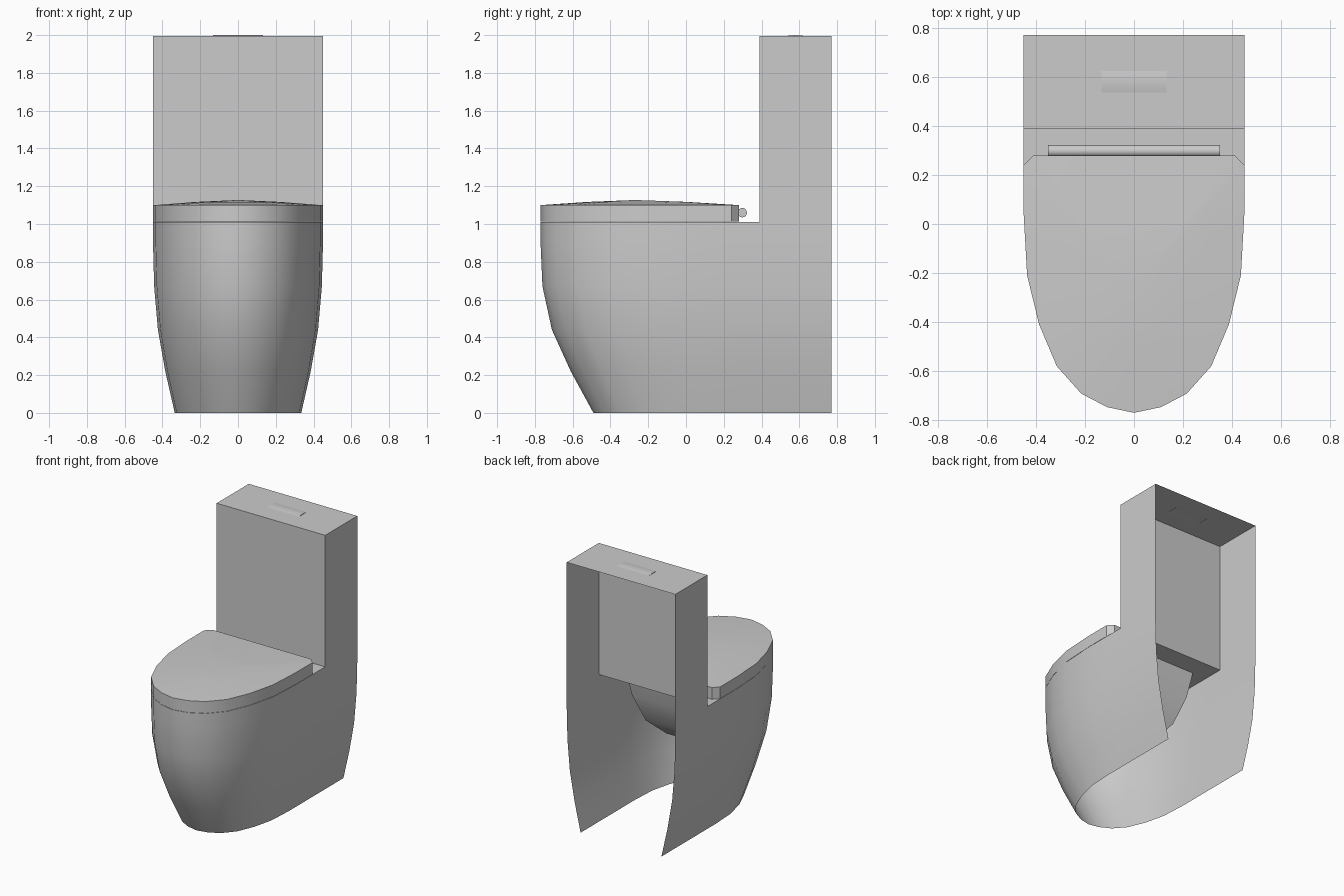
import bpy, bmesh, math

if "Cube" in bpy.data.objects:
    bpy.data.objects.remove(bpy.data.objects["Cube"])

# Half outline of seat and bowl, nose to rear
NOSE = [(0, -0.77), (0.11, -0.747), (0.215, -0.692), (0.315, -0.58), (0.387, -0.41),
        (0.436, -0.21), (0.45, 0.04), (0.45, 0.24)]


def mirror(half):
    """Full outline from the left rear, round the nose, to the right rear."""
    return [(-x, y) for x, y in reversed(half[1:])] + half


def finish(bm, name, angle=30):
    bmesh.ops.recalc_face_normals(bm, faces=bm.faces)
    mesh = bpy.data.meshes.new(name)
    bm.to_mesh(mesh)
    bm.free()
    ob = bpy.data.objects.new(name, mesh)
    bpy.context.collection.objects.link(ob)
    bpy.context.view_layer.objects.active = ob
    ob.select_set(True)
    bpy.ops.object.shade_smooth_by_angle(angle=math.radians(angle))
    ob.select_set(False)
    return ob


def loft(name, rings, closed=True, cap=None, angle=30):
    """Skin a list of 3D rings; cap closes the last ring with a face or a peak."""
    bm = bmesh.new()
    rows = [[bm.verts.new(p) for p in ring] for ring in rings]
    n = len(rows[0])
    for a, b in zip(rows, rows[1:]):
        for i in range(n if closed else n - 1):
            j = (i + 1) % n
            bm.faces.new((a[i], a[j], b[j], b[i]))
    if cap == "face":
        bm.faces.new(rows[-1])
    elif cap:
        peak = bm.verts.new(cap)
        for i in range(n):
            bm.faces.new((rows[-1][i], rows[-1][(i + 1) % n], peak))
    return finish(bm, name, angle)


def scaled(outline, s, cy, z):
    return [(x * s, cy + (y - cy) * s, z) for x, y in outline]


# Skirted pedestal, open at the back and bottom: (height, half width, nose y)
levels = [(0, 0.335, -0.49), (0.22, 0.385, -0.61), (0.44, 0.424, -0.71),
          (0.67, 0.444, -0.76), (0.9, 0.45, -0.77), (1.01, 0.45, -0.77)]
skirt = mirror(NOSE + [(0.45, 0.39), (0.45, 0.77)])


def section(z, w, front):
    k = (0.39 - front) / 1.16
    return [(x * w / 0.45, y if y > 0.39 else 0.39 + (y - 0.39) * k, z) for x, y in skirt]


loft("pedestal", [section(*lv) for lv in levels], closed=False)

# Rim ledge with the bowl hanging below it
rim = mirror(NOSE + [(0.45, 0.39)])
bowl = [(1, 1.01), (0.74, 1.01), (0.68, 0.82), (0.55, 0.62), (0.35, 0.5)]
loft("rim_and_bowl", [scaled(rim, s, -0.2, z) for s, z in bowl], cap="face")

# Seat ring and shallow domed lid
seat = mirror(NOSE + [(0.41, 0.28)])
loft("seat", [scaled(seat, s, -0.27, z) for s, z in [(0.74, 1.06), (0.74, 1.012), (1, 1.012), (1, 1.06)]])
loft("lid", [scaled(seat, s, -0.27, z) for s, z in [(1, 1.06), (1, 1.1), (0.5, 1.117)]],
     cap=(0, -0.27, 1.127))

# Hinge bar
bpy.ops.mesh.primitive_cylinder_add(vertices=16, radius=0.025, depth=0.7,
                                    location=(0, 0.298, 1.06), rotation=(0, math.pi / 2, 0))
bpy.context.object.name = "hinge_bar"
bpy.ops.object.shade_smooth_by_angle(angle=math.radians(40))

# Tank, open at the back and bottom
bm = bmesh.new()
bmesh.ops.create_cube(bm, size=1)
for v in bm.verts:
    v.co = (v.co.x * 0.9, 0.58 + v.co.y * 0.38, 1.503 + v.co.z * 0.986)
bm.normal_update()
bmesh.ops.delete(bm, geom=[f for f in bm.faces if f.normal.z < -0.5 or f.normal.y > 0.5],
                 context="FACES_ONLY")
finish(bm, "tank")

# Slightly arched flush button
arch = [(0.53 + 0.1 * i / 8, 1.995 + 0.005 * math.sin(math.pi * i / 8)) for i in range(9)]
bm = bmesh.new()
ends = [[bm.verts.new((x, y, z)) for y, z in arch] for x in (-0.132, 0.132)]
for i in range(8):
    bm.faces.new((ends[0][i], ends[1][i], ends[1][i + 1], ends[0][i + 1]))
for end in ends:
    bm.faces.new(end)
finish(bm, "flush_button")
